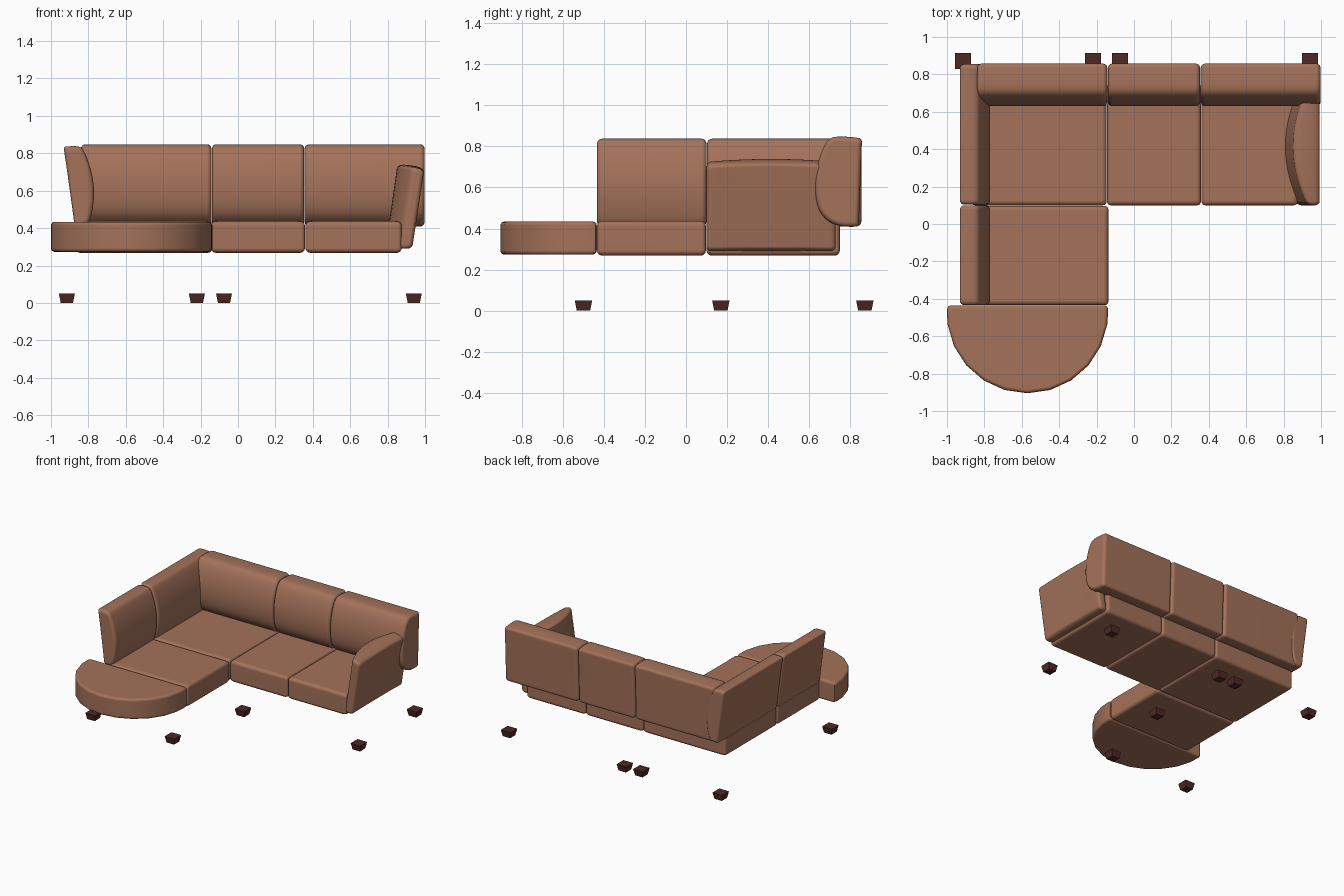
import bpy, bmesh, math

if "Cube" in bpy.data.objects:
    bpy.data.objects.remove(bpy.data.objects["Cube"])

def material(name, rgb):
    m = bpy.data.materials.new(name)
    m.diffuse_color = (*rgb, 1)
    m.use_nodes = True
    m.node_tree.nodes["Principled BSDF"].inputs["Base Color"].default_value = m.diffuse_color
    return m

LEATHER = material("brown leather", (0.37, 0.168, 0.102))
WOOD = material("dark wood", (0.075, 0.022, 0.018))

def finish(name, bm, mat, smooth=True):
    bmesh.ops.recalc_face_normals(bm, faces=bm.faces)
    me = bpy.data.meshes.new(name)
    bm.to_mesh(me)
    bm.free()
    me.materials.append(mat)
    ob = bpy.data.objects.new(name, me)
    bpy.context.collection.objects.link(ob)
    if smooth:
        bpy.ops.object.select_all(action='DESELECT')
        ob.select_set(True)
        bpy.context.view_layer.objects.active = ob
        bpy.ops.object.shade_smooth_by_angle(angle=math.radians(35))
        ob.modifiers.new("even shading", 'WEIGHTED_NORMAL').keep_sharp = True
    return ob

def chaikin(pts, passes=2):
    """Round off a closed outline by corner cutting."""
    for _ in range(passes):
        out = []
        for (ax, ay), (bx, by) in zip(pts, pts[1:] + pts[:1]):
            out += [(ax * .75 + bx * .25, ay * .75 + by * .25),
                    (ax * .25 + bx * .75, ay * .25 + by * .75)]
        pts = out
    return pts

def rounded_rect(x0, y0, x1, y1, r, n=4):
    pts = []
    corners = [(x1 - r, y1 - r), (x0 + r, y1 - r), (x0 + r, y0 + r), (x1 - r, y0 + r)]
    for q, (cx, cy) in enumerate(corners):
        for k in range(n + 1):
            a = (q + k / n) * math.pi / 2
            pts.append((cx + r * math.cos(a), cy + r * math.sin(a)))
    return pts

AXES = {'x': lambda u, v, w: (w, u, v),
        'y': lambda u, v, w: (u, w, v),
        'z': lambda u, v, w: (u, v, w)}

def cushion(name, outline, axis, a, b, r=0.025, steps=1, warp=None):
    """Sweep an outline along an axis with rounded-over ends."""
    us, vs = [p[0] for p in outline], [p[1] for p in outline]
    cu, cv = (max(us) + min(us)) / 2, (max(vs) + min(vs)) / 2
    hu, hv = (max(us) - min(us)) / 2, (max(vs) - min(vs)) / 2
    arc = [(r * (1 - math.sin(t)), r * (1 - math.cos(t)))
           for t in (math.pi / 2 * k / 4 for k in range(5))]
    # (inset, position) stations from one end to the other
    st = [(i, a + d) for i, d in arc]
    st += [(0, a + r + (b - a - 2 * r) * k / steps) for k in range(1, steps)]
    st += [(i, b - d) for i, d in reversed(arc)]
    bm = bmesh.new()
    rings = []
    for inset, w in st:
        ring = []
        for u, v in outline:
            p = AXES[axis](cu + (u - cu) * (1 - inset / hu),
                           cv + (v - cv) * (1 - inset / hv), w)
            ring.append(bm.verts.new(warp(*p) if warp else p))
        rings.append(ring)
    n = len(outline)
    for lo, hi in zip(rings, rings[1:]):
        for i in range(n):
            j = (i + 1) % n
            bm.faces.new((lo[i], lo[j], hi[j], hi[i]))
    bm.faces.new(rings[0])
    bm.faces.new(rings[-1])
    return finish(name, bm, LEATHER)

# Seat cushions: x0, y0, x1, y1
for name, box in {
    "corner_seat": (-0.87, 0.1, -0.146, 0.75),
    "middle_seat": (-0.144, 0.1, 0.358, 0.75),
    "right_seat": (0.361, 0.1, 0.875, 0.75),
    "left_front_seat": (-0.87, -0.434, -0.137, 0.097),
}.items():
    cushion(name, rounded_rect(*box, 0.02), 'z', 0.268, 0.437)

# Half-round chaise end
step = math.pi / 11
plan = [(-0.57 + 0.432 * math.sin(k * step), -0.473 - 0.432 * math.cos(k * step))
        for k in range(-5, 6)]
plan += [(-0.138, -0.455), (-0.144, -0.441), (-0.158, -0.435),
         (-0.98, -0.435), (-0.994, -0.441), (-1.0, -0.455)]
cushion("round_chaise_end", plan, 'z', 0.273, 0.434, 0.02)

# Rear backrests: profile in y, z
rear = chaikin([(0.75, 0.41), (0.69, 0.435), (0.645, 0.49), (0.628, 0.58), (0.634, 0.69),
                (0.665, 0.79), (0.70, 0.842), (0.75, 0.85), (0.83, 0.844), (0.858, 0.838),
                (0.857, 0.80), (0.844, 0.46), (0.843, 0.41), (0.81, 0.408)])
for name, x0, x1 in (("corner_back", -0.84, -0.142),
                     ("middle_back", -0.14, 0.354),
                     ("right_back", 0.356, 0.998)):
    cushion(name, rear, 'x', x0, x1)

# Left backrests: profile in x, z
left = chaikin([(-0.875, 0.41), (-0.878, 0.45), (-0.927, 0.80), (-0.934, 0.835), (-0.90, 0.838),
                (-0.85, 0.838), (-0.825, 0.82), (-0.79, 0.73), (-0.771, 0.64), (-0.769, 0.56),
                (-0.782, 0.47), (-0.80, 0.42), (-0.83, 0.41)])
for name, y0, y1 in (("left_corner_back", 0.103, 0.855),
                     ("left_front_back", -0.434, 0.1)):
    cushion(name, left, 'y', y0, y1)

# Right armrest: upright slab leaned outward, inner face swollen
def lean(x, y, z):
    t = max(0, 1 - ((y - 0.415) / 0.315) ** 2)
    inner = min(1, max(0, (0.065 - x) / 0.065))
    h = (z - 0.29) / 0.43
    return (x + 0.866 + 0.065 * h - 0.078 * t * inner, y,
            z + 0.015 * t * h - 0.02 * (x / 0.065 - 0.5) * h)

cushion("right_arm", rounded_rect(0, 0.29, 0.065, 0.72, 0.022), 'y',
        0.1, 0.73, 0.022, steps=14, warp=lean)

# Tapered feet, wider at the top
feet = [(x, 0.872) for x in (-0.915, -0.22, -0.075, 0.94)]
feet += [(-0.075, 0.17), (0.94, 0.17), (-0.915, -0.5), (-0.22, -0.5)]
for i, (x, y) in enumerate(feet):
    bm = bmesh.new()
    bmesh.ops.create_cube(bm, size=1)
    for v in bm.verts:
        w = 0.085 if v.co.z > 0 else 0.065
        v.co = (x + v.co.x * w, y + v.co.y * w, (v.co.z + 0.5) * 0.05)
    finish(f"foot_{i + 1}", bm, WOOD, smooth=False)
